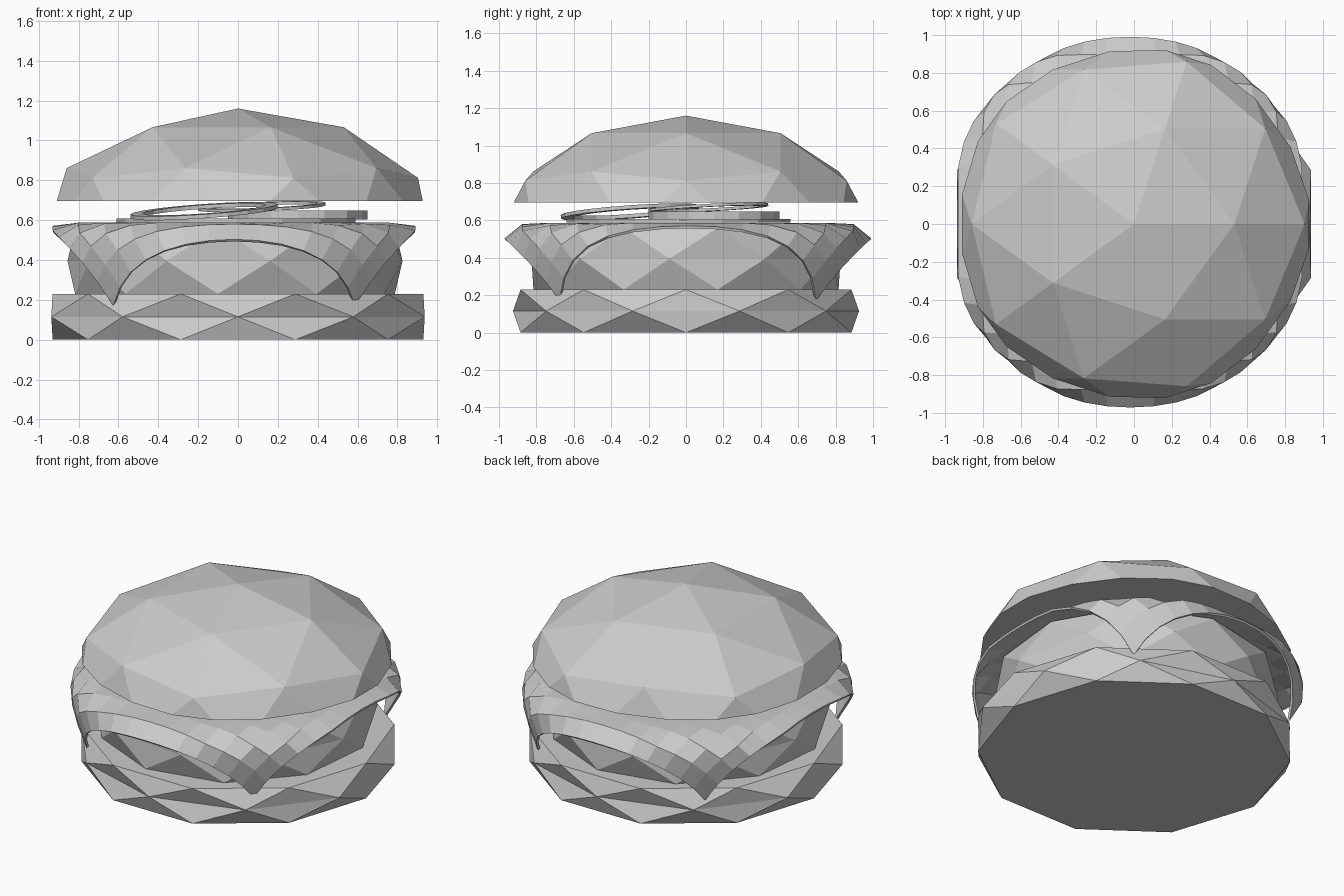
import bpy, bmesh, math
from math import sin, cos, pi, radians
from mathutils import Matrix, Euler

cube = bpy.data.objects.get("Cube")
if cube:
    bpy.data.objects.remove(cube)

grey = bpy.data.materials.new("plain grey")
grey.use_nodes = True
COLOR = (0.6, 0.6, 0.6, 1)
grey.diffuse_color = COLOR
grey.node_tree.nodes["Principled BSDF"].inputs["Base Color"].default_value = COLOR


def finish(name, bm):
    bmesh.ops.recalc_face_normals(bm, faces=bm.faces)
    mesh = bpy.data.meshes.new(name)
    bm.to_mesh(mesh)
    bm.free()
    mesh.materials.append(grey)
    ob = bpy.data.objects.new(name, mesh)
    bpy.context.collection.objects.link(ob)
    return ob


def faceted_drum(name, z0, z1, corner, mid_x, mid_y, turn=0, shift=0, sides=10):
    """Ten-sided drum whose wall is a zigzag of triangles around a middle ring."""
    bm = bmesh.new()
    step = 2 * pi / sides

    def ring(z, rx, ry, offset):
        return [bm.verts.new((shift + rx * cos(turn + (i + offset) * step),
                              ry * sin(turn + (i + offset) * step), z))
                for i in range(sides)]

    low = ring(z0, corner, corner, 0)
    mid = ring((z0 + z1) / 2, mid_x, mid_y, 0.5)
    high = ring(z1, corner, corner, 0)
    for edge in (low, high):
        bm.faces.new(edge)
        for i in range(sides):
            j = (i + 1) % sides
            bm.faces.new((edge[i], edge[j], mid[i]))
            bm.faces.new((mid[i], edge[j], mid[j]))
    return finish(name, bm)


def disc(name, center, radius, height, tilt=(0, 0), sides=16):
    bm = bmesh.new()
    place = Matrix.Translation(center) @ Euler((tilt[0], tilt[1], 0)).to_matrix().to_4x4()
    bmesh.ops.create_cone(bm, cap_ends=True, segments=sides, radius1=radius,
                          radius2=radius, depth=height, matrix=place)
    return finish(name, bm)


def ring_slice(name, center, outer, inner, height, tilt, sides=20):
    bm = bmesh.new()
    profile = [(inner, -height / 2), (outer, -height / 2),
               (outer, height / 2), (inner, height / 2)]
    loops = [[bm.verts.new((r * cos(2 * pi * i / sides), r * sin(2 * pi * i / sides), z))
              for r, z in profile] for i in range(sides)]
    for i in range(sides):
        a, b = loops[i], loops[(i + 1) % sides]
        for k in range(4):
            m = (k + 1) % 4
            bm.faces.new((a[k], b[k], b[m], a[m]))
    bm.transform(Matrix.Translation(center) @ Euler((tilt[0], tilt[1], 0)).to_matrix().to_4x4())
    return finish(name, bm)


# Buns and patty
faceted_drum("bottom_bun", 0, 0.23, 0.93, 0.985, 0.925)
faceted_drum("patty", 0.23, 0.56, 0.82, 0.845, 0.845, turn=radians(12), shift=-0.015)

bm = bmesh.new()
bmesh.ops.create_icosphere(bm, subdivisions=2, radius=1)
bm.transform(Matrix.Translation((0, 0, 0.53)) @ Matrix.Diagonal((1.01, 1.01, 0.63, 1)))
cut = bmesh.ops.bisect_plane(bm, geom=bm.verts[:] + bm.edges[:] + bm.faces[:],
                             plane_co=(0, 0, 0.695), plane_no=(0, 0, 1), clear_inner=True)
rim = [e for e in cut["geom_cut"] if isinstance(e, bmesh.types.BMEdge)]
bmesh.ops.contextual_create(bm, geom=rim)
finish("top_bun", bm)

# Cheese sheet with its corners draped over the patty
bm = bmesh.new()
bmesh.ops.create_grid(bm, x_segments=14, y_segments=14, size=1)
for v in bm.verts:
    x, y = v.co.x * 0.91, v.co.y * 1.03
    d = math.hypot(x, y)
    reach = d - 1.42 * max(0, d - 0.95) ** 1.3
    drop = 0.39 * (max(0, d - 0.85) / 0.51) ** 1.5
    f = reach / d if d else 1
    v.co = (x * f - 0.02, y * f + 0.01, 0.58 - drop)
cheese = finish("cheese", bm)
solid = cheese.modifiers.new("thickness", "SOLIDIFY")
solid.thickness = 0.014
solid.offset = 0

# Toppings
disc("large_slice", (-0.01, -0.04, 0.598), 0.6, 0.02)
disc("thick_slice", (0.3, 0.15, 0.625), 0.35, 0.045)
ring_slice("left_ring", (-0.17, -0.3, 0.645), 0.37, 0.31, 0.02, (0.07, -0.07))
ring_slice("right_ring", (0.12, 0.12, 0.668), 0.32, 0.28, 0.015, (0.05, -0.04))
